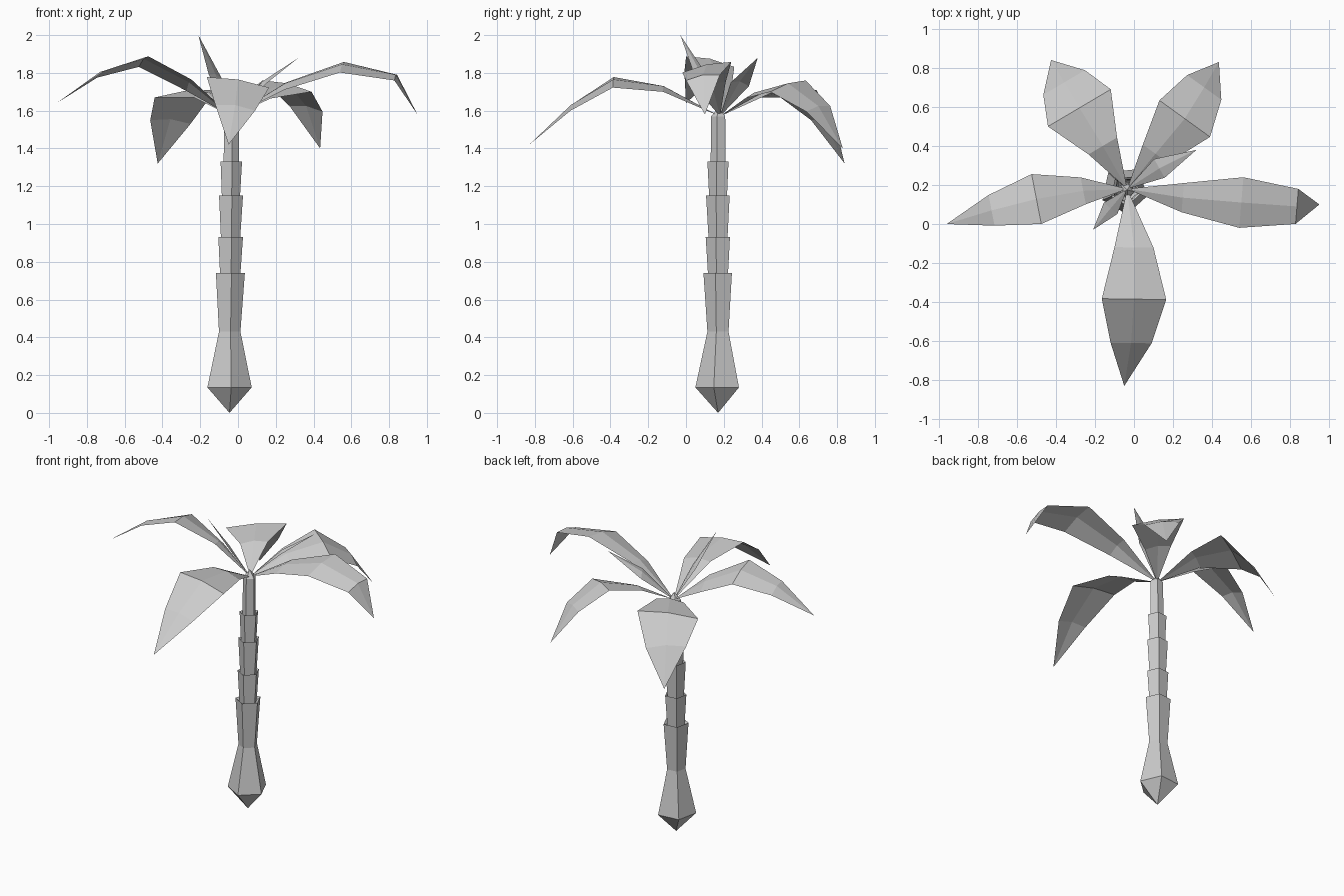
import bpy
import math
from mathutils import Vector

if "Cube" in bpy.data.objects:
    bpy.data.objects.remove(bpy.data.objects["Cube"])


def make_object(name, verts, faces):
    mesh = bpy.data.meshes.new(name)
    mesh.from_pydata([tuple(v) for v in verts], [], faces)
    mesh.update()
    obj = bpy.data.objects.new(name, mesh)
    bpy.context.collection.objects.link(obj)
    return obj


# Trunk: five-sided stacked flaring segments, pointed at both ends
SIDES = 5
PROFILE = [(0.135, 0.124), (0.43, 0.060), (0.74, 0.081), (0.72, 0.056),
           (0.93, 0.069), (0.91, 0.053), (1.15, 0.067), (1.13, 0.050),
           (1.33, 0.060), (1.31, 0.043), (1.57, 0.040)]


def trunk():
    verts, faces = [], []
    for z, r in PROFILE:
        cx = -0.05 + 0.015 * z / 1.57
        for i in range(SIDES):
            a = math.radians(-84 + 72 * i)
            verts.append((cx + r * math.cos(a), 0.173 + r * math.sin(a), z))
    verts += [(-0.045, 0.17, 0.0), (-0.035, 0.175, 1.62)]
    bottom, top = len(verts) - 2, len(verts) - 1
    last = (len(PROFILE) - 1) * SIDES
    for i in range(SIDES):
        j = (i + 1) % SIDES
        faces.append((bottom, j, i))
        faces.append((top, last + i, last + j))
        for k in range(0, last, SIDES):
            faces.append((k + i, k + j, k + SIDES + j, k + SIDES + i))
    make_object("trunk", verts, faces)


# Leaf: folded blade with a slight ridge, pointed at root and tip
ROOT = Vector((-0.035, 0.18, 1.57))


def leaf(name, stations, tip, ridge=0.015):
    """stations: (x, y, z, half width, height of left edge over centre)"""
    tip = Vector(tip)
    out = (tip - ROOT).to_2d().normalized()
    left = Vector((-out.y, out.x, 0))
    verts, faces = [ROOT], []
    for x, y, z, w, lift in stations:
        c = Vector((x, y, z))
        side = left * w + Vector((0, 0, lift))
        verts += [c + side, c + Vector((0, 0, ridge)), c - side]
    verts.append(tip)
    faces += [(0, 2, 1), (0, 3, 2)]
    for k in range(1, len(verts) - 4, 3):
        for m in (k, k + 1):
            faces.append((m, m + 1, m + 4, m + 3))
    end = len(verts) - 1
    faces += [(end - 3, end - 2, end), (end - 2, end - 1, end)]
    make_object(name, verts, faces)


trunk()
leaf("leaf_right", [(0.25, 0.135, 1.73, 0.075, 0.02), (0.55, 0.11, 1.83, 0.13, 0.028),
                    (0.835, 0.09, 1.775, 0.09, 0.015)], (0.95, 0.10, 1.58))
leaf("leaf_left", [(-0.26, 0.17, 1.735, 0.07, 0.03), (-0.50, 0.128, 1.86, 0.13, 0.028),
                   (-0.73, 0.07, 1.79, 0.08, 0.015)], (-0.96, 0.0, 1.64))
leaf("leaf_front", [(0.0, -0.12, 1.715, 0.10, -0.015), (0.0, -0.385, 1.75, 0.165, -0.028),
                    (-0.015, -0.61, 1.615, 0.105, -0.015)], (-0.05, -0.83, 1.42))
leaf("leaf_back_left", [(-0.16, 0.40, 1.68, 0.085, -0.01), (-0.28, 0.595, 1.69, 0.187, -0.02),
                        (-0.358, 0.725, 1.54, 0.124, 0.01)], (-0.425, 0.84, 1.32))
leaf("leaf_back_right", [(0.11, 0.36, 1.68, 0.08, 0.015), (0.26, 0.54, 1.73, 0.16, 0.03),
                         (0.36, 0.70, 1.61, 0.108, 0.015)], (0.435, 0.83, 1.40))

# Young upright leaves
leaf("young_leaf_front", [(-0.12, 0.08, 1.78, 0.045, -0.01)], (-0.21, -0.03, 2.0))
leaf("young_leaf_back", [(0.13, 0.285, 1.74, 0.055, -0.01)], (0.32, 0.38, 1.88))
